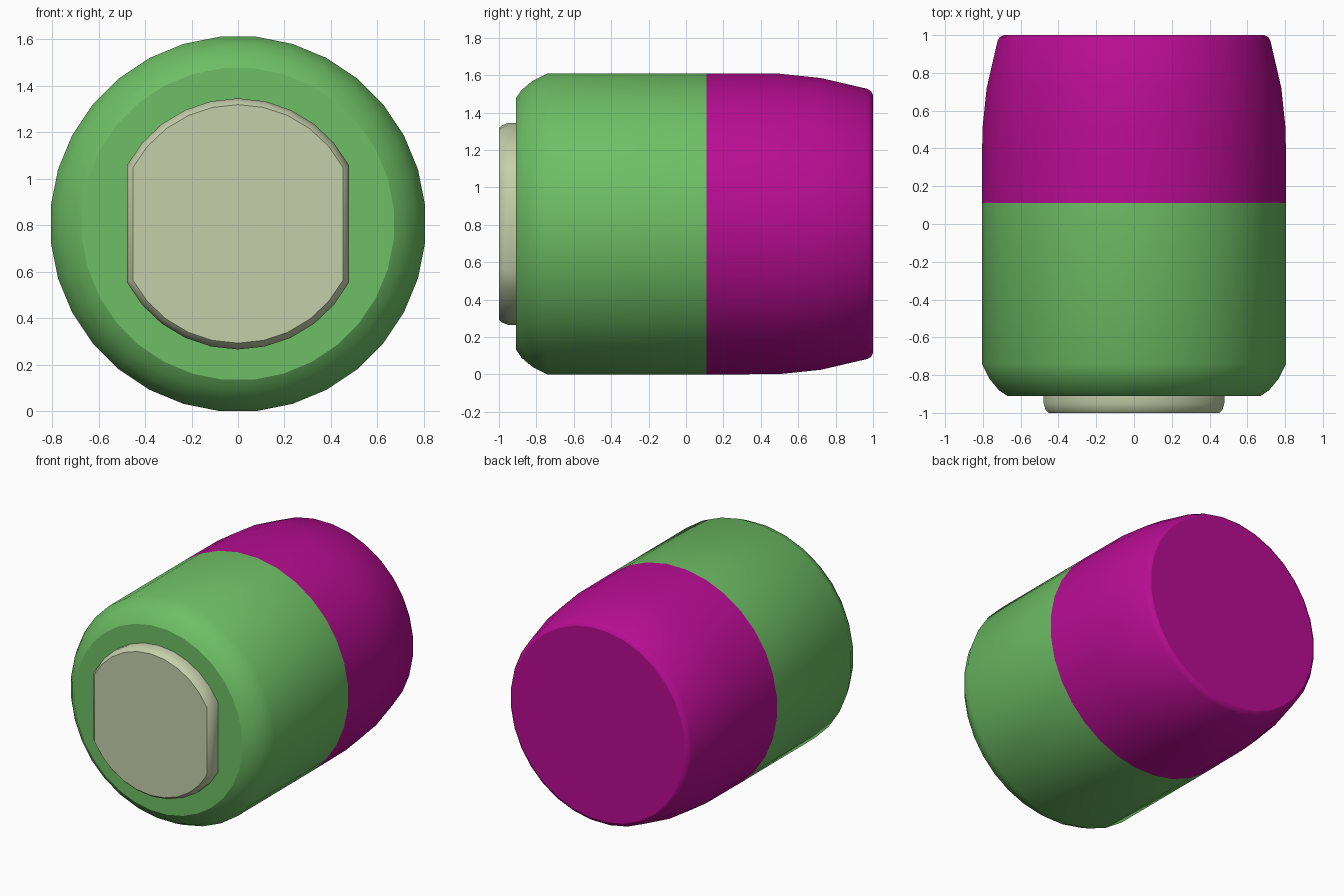
import bpy, bmesh, math

cube = bpy.data.objects.get("Cube")
if cube:
    bpy.data.objects.remove(cube, do_unlink=True)

CENTRE_Z = 0.805
SIDES = 32


def material(name, rgb):
    mat = bpy.data.materials.new(name)
    mat.use_nodes = True
    colour = (*rgb, 1.0)
    mat.diffuse_color = colour
    mat.node_tree.nodes["Principled BSDF"].inputs["Base Color"].default_value = colour
    return mat


def circle(radius):
    """Regular outline with flat sides at the top, bottom, left and right."""
    r = radius / math.cos(math.pi / SIDES)
    angles = [(i + 0.5) * 2 * math.pi / SIDES for i in range(SIDES)]
    return [(r * math.cos(a), r * math.sin(a)) for a in angles]


def flat_sided_disc(radius, half_width):
    """Two arcs joined by straight vertical sides."""
    start = math.acos(half_width / radius)
    steps = 10
    arc = [start + (math.pi - 2 * start) * i / steps for i in range(steps + 1)]
    return [(radius * math.cos(a), radius * math.sin(a))
            for a in arc + [a + math.pi for a in arc]]


def loft(name, sections, mat, cap_front=False, cap_back=False):
    """Skin a series of (y, outline) sections running from front to back."""
    bm = bmesh.new()
    rings = [[bm.verts.new((x, y, CENTRE_Z + z)) for x, z in outline]
             for y, outline in sections]
    n = len(rings[0])
    for a, b in zip(rings, rings[1:]):
        for i in range(n):
            j = (i + 1) % n
            bm.faces.new((a[i], a[j], b[j], b[i]))
    if cap_front:
        bm.faces.new(rings[0])
    if cap_back:
        bm.faces.new(list(reversed(rings[-1])))
    # Outlines run anticlockwise seen from the front, so faces point outward
    mesh = bpy.data.meshes.new(name)
    bm.to_mesh(mesh)
    bm.free()
    mesh.materials.append(mat)
    obj = bpy.data.objects.new(name, mesh)
    bpy.context.collection.objects.link(obj)
    bpy.ops.object.select_all(action='DESELECT')
    obj.select_set(True)
    bpy.context.view_layer.objects.active = obj
    bpy.ops.object.shade_smooth_by_angle(angle=math.radians(38))
    return obj


green = material("leaf green", (0.155, 0.52, 0.13))
magenta = material("magenta", (0.48, 0.004, 0.29))
cream = material("pale sage", (0.56, 0.62, 0.40))

# Front half of the barrel, with a rounded front rim
front_profile = [(-0.91, 0.67), (-0.88, 0.715), (-0.82, 0.765),
                 (-0.74, 0.805), (0.11, 0.805)]
loft("front_barrel", [(y, circle(r)) for y, r in front_profile], green,
     cap_front=True)

# Rear half of the barrel, tapering gently to a flat back
rear_profile = [(0.11, 0.805), (0.50, 0.803), (0.72, 0.78),
                (0.97, 0.722), (0.99, 0.71), (1.0, 0.69)]
loft("rear_barrel", [(y, circle(r)) for y, r in rear_profile], magenta,
     cap_back=True)

# Raised front plate with flat sides and a bevelled edge
loft("front_plate", [(-1.0, flat_sided_disc(0.513, 0.452)),
                     (-0.985, flat_sided_disc(0.527, 0.468)),
                     (-0.95, flat_sided_disc(0.54, 0.478)),
                     (-0.90, flat_sided_disc(0.54, 0.478))],
     cream, cap_front=True)
